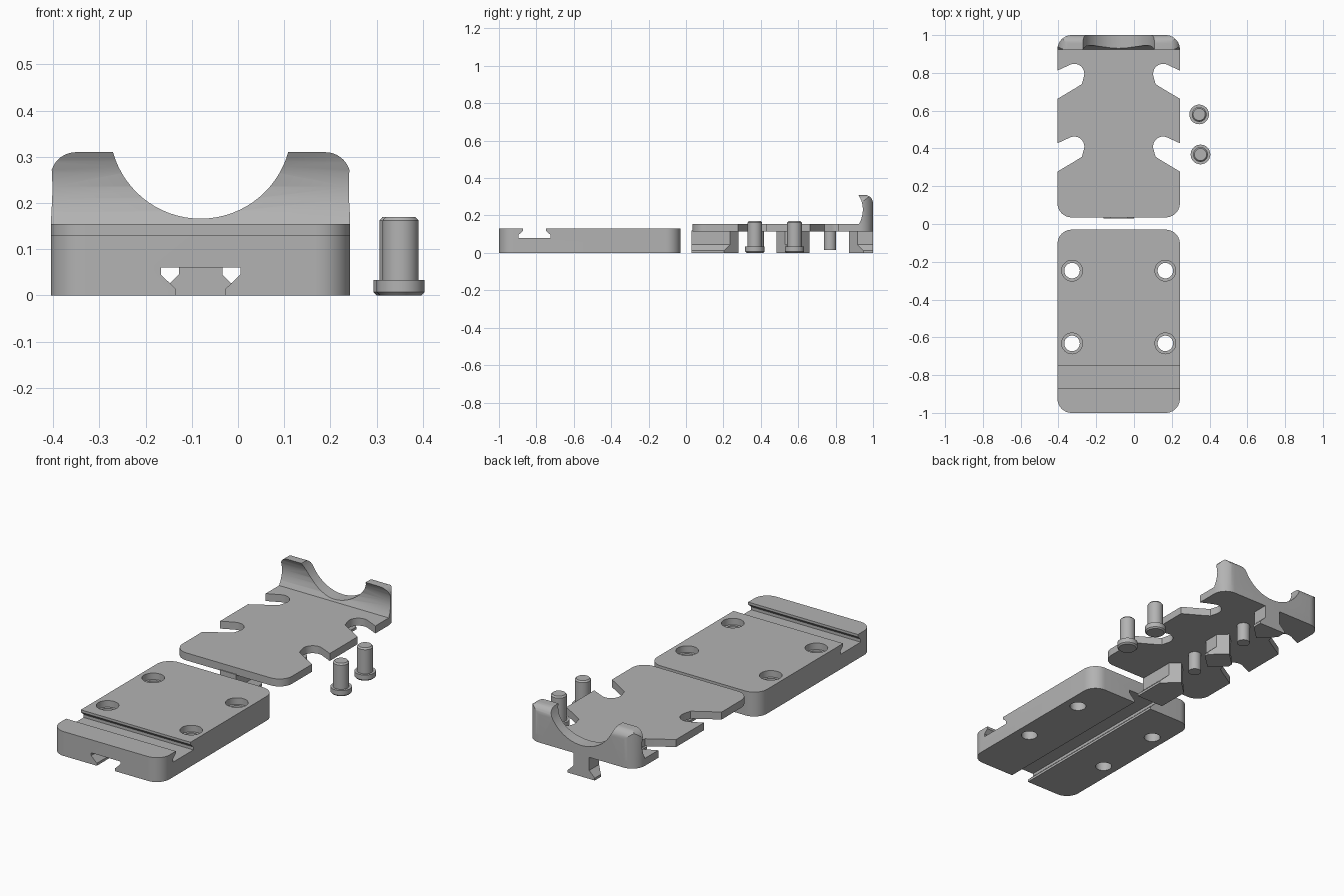
import bpy, bmesh, math

if "Cube" in bpy.data.objects:
    bpy.data.objects.remove(bpy.data.objects["Cube"], do_unlink=True)

grey = bpy.data.materials.new("plain grey")
grey.use_nodes = True
grey.diffuse_color = (0.45, 0.45, 0.45, 1)
grey.node_tree.nodes["Principled BSDF"].inputs["Base Color"].default_value = (0.45, 0.45, 0.45, 1)

CX = -0.081          # centre line of the plates
HALF = 0.324         # half width of the plates


def finish(name, bm):
    bmesh.ops.recalc_face_normals(bm, faces=bm.faces)
    mesh = bpy.data.meshes.new(name)
    bm.to_mesh(mesh)
    bm.free()
    mesh.materials.append(grey)
    ob = bpy.data.objects.new(name, mesh)
    bpy.context.collection.objects.link(ob)
    return ob


def prism(name, pts, axis, lo, hi):
    """Extrude a closed profile along one axis."""
    place = {"X": lambda a, b, t: (t, a, b),
             "Y": lambda a, b, t: (a, t, b),
             "Z": lambda a, b, t: (a, b, t)}[axis]
    bm = bmesh.new()
    face = bm.faces.new([bm.verts.new(place(a, b, lo)) for a, b in pts])
    ext = bmesh.ops.extrude_face_region(bm, geom=[face])
    step = place(0, 0, hi - lo)
    bmesh.ops.translate(bm, vec=step, verts=[v for v in ext["geom"] if isinstance(v, bmesh.types.BMVert)])
    return finish(name, bm)


def lathe(name, profile, x, y, n=40):
    """Revolve (radius, height) pairs about a vertical axis."""
    bm = bmesh.new()
    rings = [[bm.verts.new((x + r * math.cos(math.tau * i / n), y + r * math.sin(math.tau * i / n), z))
              for i in range(n)] for r, z in profile]
    for a, b in zip(rings, rings[1:]):
        for i in range(n):
            j = (i + 1) % n
            bm.faces.new((a[i], a[j], b[j], b[i]))
    bm.faces.new(rings[0])
    bm.faces.new(rings[-1])
    return finish(name, bm)


def boolean(ob, tool, op="DIFFERENCE"):
    mod = ob.modifiers.new("cut", "BOOLEAN")
    mod.operation, mod.object, mod.solver = op, tool, "EXACT"
    bpy.ops.object.select_all(action="DESELECT")
    bpy.context.view_layer.objects.active = ob
    ob.select_set(True)
    bpy.ops.object.modifier_apply(modifier=mod.name)
    bpy.data.objects.remove(tool, do_unlink=True)


def arc(cx, cy, r, start, end, n=10):
    return [(cx + r * math.cos(math.radians(start + (end - start) * i / n)),
             cy + r * math.sin(math.radians(start + (end - start) * i / n))) for i in range(n + 1)]


def round_rect(x0, x1, y0, y1, r):
    return (arc(x0 + r, y0 + r, r, 180, 270) + arc(x1 - r, y0 + r, r, 270, 360)
            + arc(x1 - r, y1 - r, r, 0, 90) + arc(x0 + r, y1 - r, r, 90, 180))


def mirrored(c, half):
    """Symmetric profile from its right half, listed as (offset, height)."""
    return [(c + a, b) for a, b in half] + [(c - a, b) for a, b in reversed(half)]


def plate_outline(y0, y1):
    return round_rect(CX - HALF, CX + HALF, y0, y1, 0.075)


# Base block with a dovetail slot below and a dovetail groove across the top
base = prism("base_block", plate_outline(-1, -0.03), "Z", 0, 0.13)
slot = [(0.053, -0.02), (0.053, 0.013), (0.086, 0.045), (0.086, 0.06)]
boolean(base, prism("slot_cutter", mirrored(CX, slot), "Y", -1.1, 0.1))
groove = [(0.062, 0.15), (0.062, 0.117), (0.086, 0.096), (0.086, 0.08)]
boolean(base, prism("groove_cutter", mirrored(-0.81, groove), "X", -0.6, 0.5))

# Stepped screw holes
for x in (CX - 0.247, CX + 0.247):
    for y in (-0.247, -0.632):
        boolean(base, lathe("hole_cutter", [(0.041, -0.02), (0.041, 0.095), (0.055, 0.095), (0.055, 0.15)], x, y))

# Sliding plate with two pairs of hooked side notches
plate = prism("sliding_plate", plate_outline(0.035, 1), "Z", 0.115, 0.155)
notch = ([(0.40, -0.042), (0.327, 0), (0.226, 0.06), (0.195, 0.08)]
         + arc(0.235, 0.134, 0.053, 200, 65, 12) + [(0.327, 0.15), (0.40, 0.114)])
for y in (0.276, 0.661):
    for side in (1, -1):
        boolean(plate, prism("notch_cutter", [(CX + side * a, y + b) for a, b in notch], "Z", 0.05, 0.2))

# End stop: curved front, rounded top corners and a round scoop
stop_side = ([(0.925, 0.115), (0.925, 0.155), (0.937, 0.18), (0.944, 0.21), (0.946, 0.235),
              (0.942, 0.265), (0.933, 0.29), (0.922, 0.31)]
             + arc(0.955, 0.265, 0.045, 90, 0) + [(1.0, 0.115)])
stop = prism("end_stop", stop_side, "X", CX - 0.4, CX + 0.4)
boolean(stop, prism("stop_plan", plate_outline(0.035, 1), "Z", 0.05, 0.4), "INTERSECT")
stop_front = round_rect(CX - HALF - 0.001, CX + HALF + 0.001, 0.0, 0.31, 0.055)
boolean(stop, prism("stop_front", stop_front, "Y", 0.8, 1.1), "INTERSECT")
scoop = arc(CX, 0.363, 0.197, 0, 360, 72)[:-1]
boolean(stop, prism("scoop_cutter", scoop, "Y", 0.8, 1.1))

# Dovetail rail under the plate, in three pieces with pointed ends
rail = [(0.08, 0), (0.08, 0.013), (0.047, 0.045), (0.047, 0.12)]
W, SLOPE = 0.12, 0.95
pieces = {"front": (0.03, 0.28, 0, 1), "middle": (0.485, 0.66, 1, 1), "rear": (0.872, 1.0, 1, 0)}
for label, (y0, y1, point0, point1) in pieces.items():
    piece = prism(label + "_rail", mirrored(CX, rail), "Y", y0, y1)
    # clip each pointed end with a wedge on either side
    for tip, pointed, way in ((y0, point0, 1), (y1, point1, -1)):
        if pointed:
            for side in (1, -1):
                wedge = [(CX, tip), (CX + side * W, tip + way * SLOPE * W),
                         (CX + side * W, tip - way * 0.05), (CX, tip - way * 0.05)]
                boolean(piece, prism("wedge_cutter", wedge, "Z", -0.05, 0.2))

# Small pegs between the rail pieces
for label, y in (("front", 0.385), ("rear", 0.77)):
    lathe(label + "_peg", [(0.033, 0.015), (0.033, 0.12)], CX, y)

# Two loose headed pins standing beside the plate
pin = [(0.045, 0), (0.052, 0.007), (0.052, 0.033), (0.039, 0.033), (0.039, 0.162), (0.032, 0.17)]
for label, x, y in (("front", 0.352, 0.368), ("rear", 0.345, 0.58)):
    lathe(label + "_loose_pin", pin, x, y)

# Smooth the curved walls, keep the edges sharp
bpy.ops.object.select_all(action="DESELECT")
for ob in bpy.context.collection.objects:
    if ob.type == "MESH" and ob.data.materials and ob.data.materials[0] == grey:
        ob.select_set(True)
        bpy.context.view_layer.objects.active = ob
bpy.ops.object.shade_smooth_by_angle(angle=math.radians(25))
